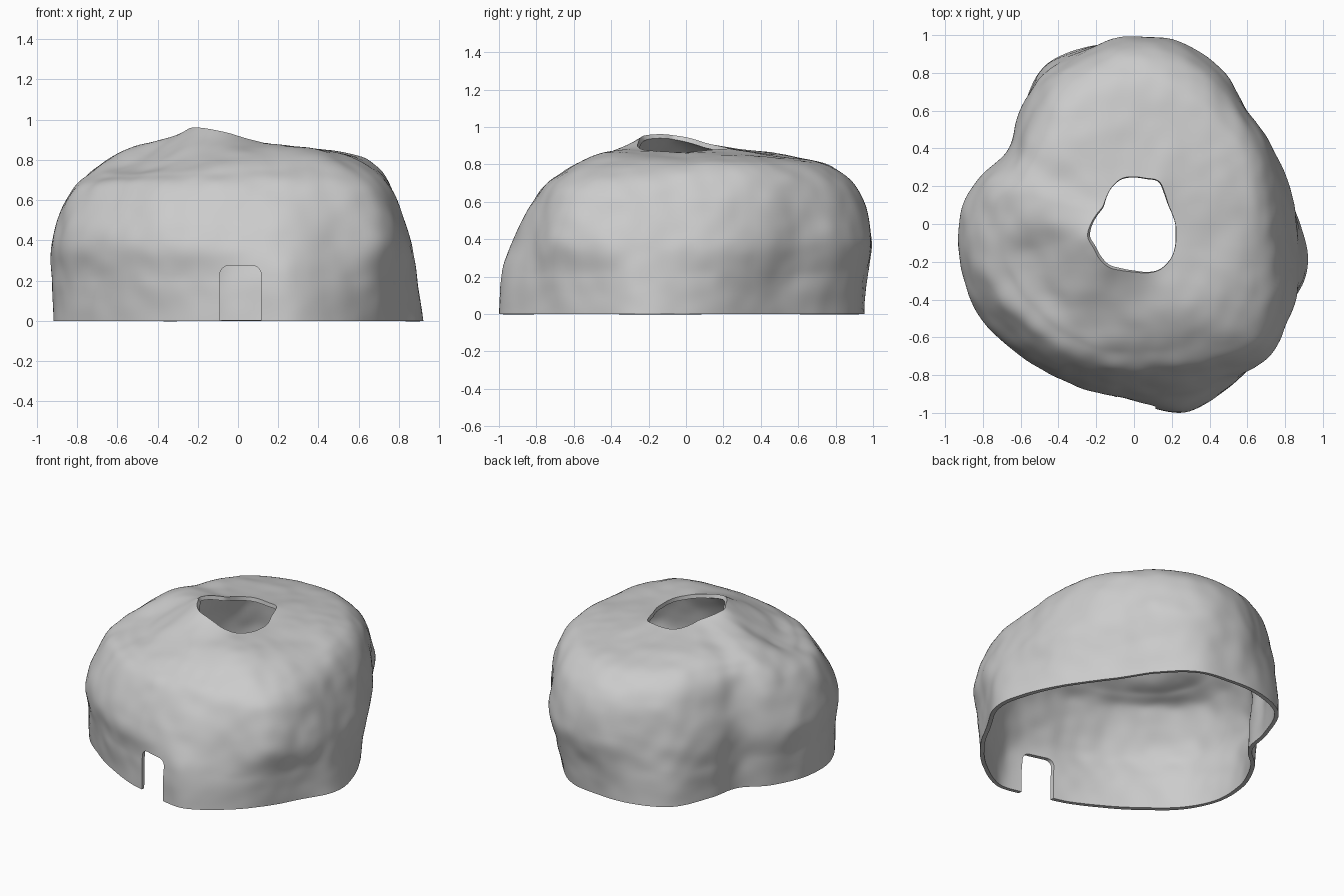
import bpy, bmesh, math
from mathutils import Vector, noise

if "Cube" in bpy.data.objects:
    bpy.data.objects.remove(bpy.data.objects["Cube"])

N, STEPS = 216, 12

# Radii every 15 degrees, counter-clockwise from +x
foot = [.88, .81, .77, .775, .85, .93, .95, .97, .96, .84, .75, .83,
        .90, .94, .93, .89, .88, .90, .94, 1.03, 1.0, .96, .93, .95]
mid = [.845, .845, .84, .85, .93, .985, .995, .955, .925, .845, .775, .865,
       .92, .94, .95, .93, .91, .90, .91, .95, .95, 1.0, .95, .89]
shoulder = [.76, .78, .80, .82, .88, .92, .93, .90, .86, .78, .72, .785,
            .82, .84, .83, .80, .79, .79, .79, .81, .86, .91, .86, .79]
rim = [.22, .21, .21, .23, .26, .25, .25, .25, .23, .205, .19, .205,
       .23, .255, .25, .26, .265, .255, .255, .27, .28, .27, .25, .23]
# Height of the crown at radius 0.55
crown = [.83, .835, .84, .84, .84, .84, .84, .85, .86, .86, .845, .86,
         .845, .785, .77, .78, .79, .80, .82, .835, .85, .85, .84, .83]


def spline(p0, p1, p2, p3, t):
    return 0.5 * (2 * p1 + (p2 - p0) * t + (2 * p0 - 5 * p1 + 4 * p2 - p3) * t * t
                  + (3 * p1 - p0 - 3 * p2 + p3) * t ** 3)


def around(table, a):
    f = a / (2 * math.pi) * 24
    i = int(f)
    return spline(*[table[(i + k) % 24] for k in (-1, 0, 1, 2)], f - i)


def profile(a):
    f, m, s = around(foot, a), around(mid, a), around(shoulder, a)
    rz = (.905 + .044 * math.cos(a - math.radians(205))
          + .015 * math.cos(2 * (a - math.radians(40))))
    c = around(crown, a)
    # haunch is fuller at the back, the wall bulges more beside the doorway
    lift = .026 + .018 * math.cos(a - math.radians(65))
    w = .55 + .3 * max(0, math.cos(a - math.radians(275))) ** 8
    keys = [Vector(p) for p in ((f, 0), (f * w + m * (1 - w), .2), (m, .4), (s, .65),
                                ((s + .55) / 2 + lift, (.65 + c) / 2 + lift),
                                (.55, c), (around(rim, a), rz))]
    keys = [2 * keys[0] - keys[1]] + keys + [2 * keys[-1] - keys[-2]]
    pts = [spline(*keys[i:i + 4], k / STEPS)
           for i in range(len(keys) - 3) for k in range(STEPS)]
    return pts + [keys[-2]]


# Lumpy dome skin, swept around the axis from the foot to the roof opening
bm = bmesh.new()
columns = []
for j in range(N):
    a = 2 * math.pi * j / N
    col = []
    for p in profile(a):
        v = Vector((p.x * math.cos(a), p.x * math.sin(a), p.y))
        bump = .012 * noise.noise(v * 4.5) + .006 * noise.noise(v * 9)
        k = min(1, p.y / .2)
        d = Vector((v.x, v.y, .6 * p.y * k)).normalized()
        col.append(bm.verts.new(v + d * bump * (.4 + .6 * k) * min(1, p.x / .5)))
    col[0].co.z = 0
    columns.append(col)
for j in range(N):
    c, d = columns[j], columns[(j + 1) % N]
    for i in range(len(c) - 1):
        bm.faces.new((c[i], d[i], d[i + 1], c[i + 1]))
mesh = bpy.data.meshes.new("dome_shell")
bm.to_mesh(mesh)
bm.free()
dome = bpy.data.objects.new("dome_shell", mesh)
bpy.context.collection.objects.link(dome)

solid = dome.modifiers.new("wall", 'SOLIDIFY')
solid.thickness = .026
solid.offset = -1

# Doorway cutter with rounded upper corners
x0, x1, top, r = -.09, .115, .275, .045
outline = [(x0, -.1), (x1, -.1)]
for cx, start in ((x1 - r, 0), (x0 + r, 90)):
    for k in range(7):
        t = math.radians(start + 15 * k)
        outline.append((cx + r * math.cos(t), top - r + r * math.sin(t)))
bm = bmesh.new()
face = bm.faces.new([bm.verts.new((x, -1.3, z)) for x, z in outline])
out = bmesh.ops.extrude_face_region(bm, geom=[face])
bmesh.ops.translate(bm, vec=(0, .7, 0),
                    verts=[g for g in out["geom"] if isinstance(g, bmesh.types.BMVert)])
bmesh.ops.recalc_face_normals(bm, faces=bm.faces)
cm = bpy.data.meshes.new("doorway_cutter")
bm.to_mesh(cm)
bm.free()
cutter = bpy.data.objects.new("doorway_cutter", cm)
bpy.context.collection.objects.link(cutter)
cutter.hide_render = True
cutter.hide_set(True)

cut = dome.modifiers.new("doorway", 'BOOLEAN')
cut.operation = 'DIFFERENCE'
cut.solver = 'EXACT'
cut.object = cutter

# Bake the wall and doorway, then smooth-shade
bpy.context.view_layer.objects.active = dome
dome.select_set(True)
for m in ("wall", "doorway"):
    bpy.ops.object.modifier_apply(modifier=m)
bpy.data.objects.remove(cutter)
bpy.ops.object.shade_smooth_by_angle(angle=math.radians(40))
